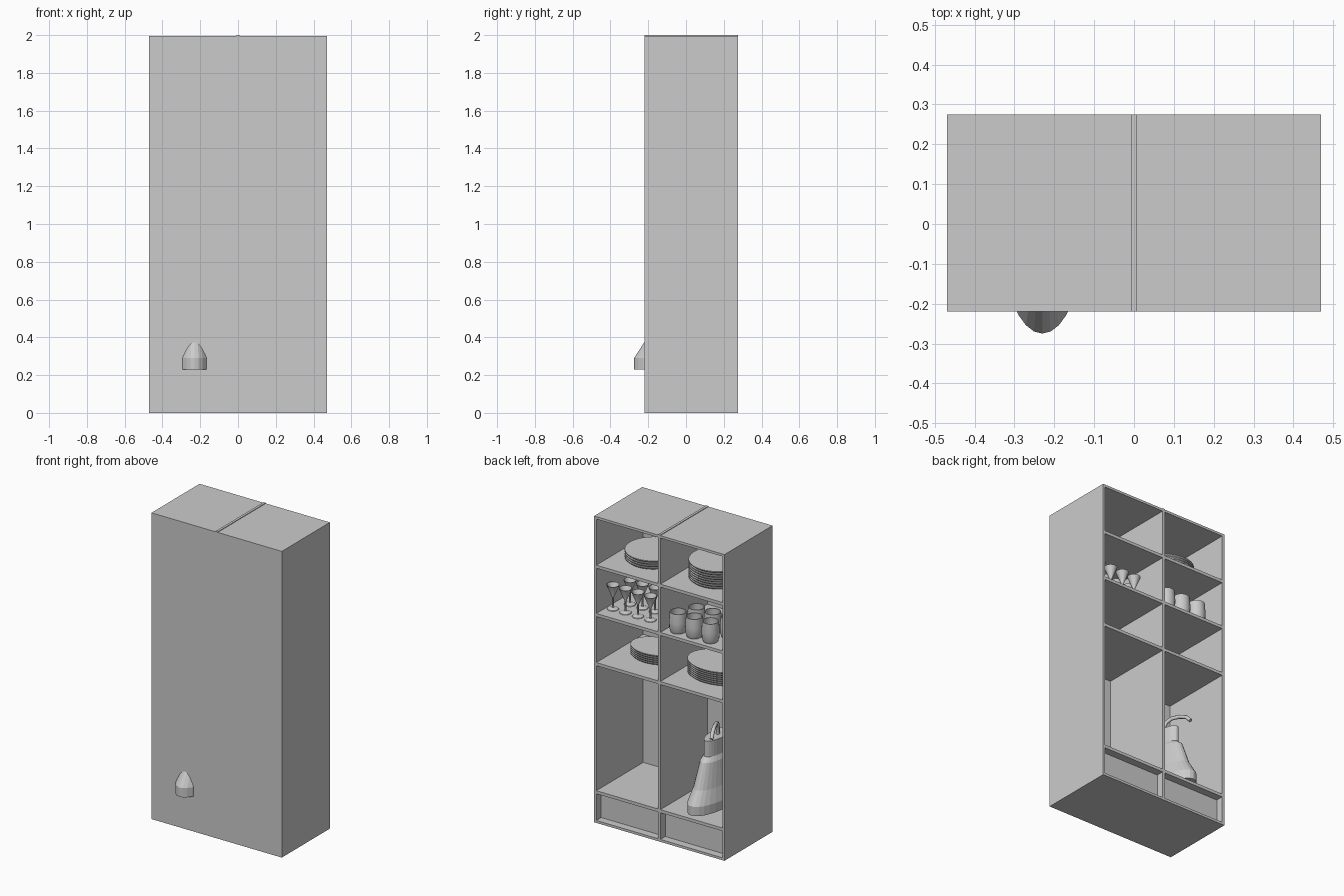
import bpy, math
from mathutils import Vector

if "Cube" in bpy.data.objects:
    bpy.data.objects.remove(bpy.data.objects["Cube"])

X, Y0, Y1, T = 0.47, -0.22, 0.275, 0.016


def mesh_object(name, verts, faces, smooth=False):
    me = bpy.data.meshes.new(name)
    me.from_pydata(verts, [], faces)
    ob = bpy.data.objects.new(name, me)
    bpy.context.collection.objects.link(ob)
    if smooth:
        bpy.ops.object.select_all(action='DESELECT')
        ob.select_set(True)
        bpy.context.view_layer.objects.active = ob
        bpy.ops.object.shade_smooth_by_angle(angle=math.radians(35))
    return ob


def box(name, x0, x1, y0, y1, z0, z1):
    v = [(x, y, z) for x in (x0, x1) for y in (y0, y1) for z in (z0, z1)]
    f = [(0, 1, 3, 2), (4, 6, 7, 5), (0, 4, 5, 1), (2, 3, 7, 6), (0, 2, 6, 4), (1, 5, 7, 3)]
    return mesh_object(name, v, f)


def lathe(name, profile, loc, sides=24, sx=1, sy=1, smooth=False):
    """Revolve (radius, z) points, capped at both ends; sx, sy make it oval."""
    v, f = [], []
    for r, z in profile:
        for i in range(sides):
            a = 2 * math.pi * i / sides
            v.append((loc[0] + sx * r * math.cos(a), loc[1] + sy * r * math.sin(a), loc[2] + z))
    for k in range(len(profile) - 1):
        for i in range(sides):
            j = (i + 1) % sides
            f.append((k * sides + i, k * sides + j, (k + 1) * sides + j, (k + 1) * sides + i))
    f.append(tuple(reversed(range(sides))))
    f.append(tuple(range(len(v) - sides, len(v))))
    return mesh_object(name, v, f, smooth)


def plate_stack(name, loc, count, step, rx, ry):
    prof = []
    for k in range(count):
        z = k * step
        prof += [(0.93, z), (1.0, z + step * 0.7), (1.0, z + step)]
    lathe(name, prof, loc, 32, rx, ry)


# Cabinet shell: closed front, open back
box("side_left", -X, -X + T, Y0, Y1, 0, 1.996)
box("side_right", X - T, X, Y0, Y1, 0, 1.996)
box("front_panel", -X + T, X - T, Y0, Y0 + 0.012, 0, 1.996)
box("top_panel", -X + T, X - T, Y0 + 0.012, Y1, 1.98, 1.996)
box("bottom_panel", -X + T, X - T, Y0 + 0.012, Y1, 0, T)
box("divider", -0.008, 0.008, Y0 + 0.012, Y1, T, 2.0)
box("divider_cap", -0.008, 0.008, Y0, Y0 + 0.012, 1.996, 2.0)

# Shelves and recessed kick panels in both columns
for side, a, b in (("left", -X + T, -0.008), ("right", 0.008, X - T)):
    for n, z in enumerate((0.21, 1.045, 1.365, 1.68)):
        box(f"shelf_{side}_{n}", a, b, Y0 + 0.012, Y1, z - 0.02, z)
    box(f"kick_panel_{side}", a, b, Y1 - 0.065, Y1 - 0.05, T, 0.19)

# Stacks of dishes
plate_stack("round_plates_tall", (-0.235, 0, 1.68), 8, 0.015, 0.178, 0.178)
plate_stack("round_plates_low", (0.235, 0, 1.68), 4, 0.015, 0.17, 0.17)
plate_stack("oval_plates_tall", (-0.235, 0, 1.045), 7, 0.013, 0.2, 0.15)
plate_stack("oval_plates_low", (0.22, 0, 1.045), 5, 0.013, 0.16, 0.12)

# Stemmed glasses, two staggered rows
glass = [(0.036, 0), (0.034, 0.004), (0.006, 0.012), (0.005, 0.075), (0.04, 0.16),
         (0.037, 0.16), (0.003, 0.082)]
for row, (x0, y) in enumerate(((0.41, 0.166), (0.365, 0.055))):
    for i in range(4):
        lathe(f"stem_glass_{row}_{i}", glass, (x0 - 0.09 * i, y, 1.365), 16, smooth=True)

# Tumblers, two staggered rows
cup = [(0.044, 0), (0.052, 0.02), (0.054, 0.07), (0.05, 0.13), (0.044, 0.13),
       (0.047, 0.07), (0.042, 0.012)]
for row, (x0, y) in enumerate(((-0.083, 0.2), (-0.135, 0.085))):
    for i in range(3):
        lathe(f"tumbler_{row}_{i}", cup, (x0 - 0.117 * i, y, 1.365), 20, smooth=True)

# Oval dispenser bottle, its base pokes through the front panel
body = [(1, 0.23), (1, 0.29), (0.8, 0.375), (0.58, 0.53), (0.45, 0.56)]
lathe("dispenser_body", body, (-0.23, 0, 0), 32, 0.108, 0.275)
lathe("dispenser_collar", [(0.46, 0.555), (0.46, 0.66)], (-0.23, 0, 0), 32, 0.108, 0.275)

# Curved spout
cu = bpy.data.curves.new("dispenser_spout", 'CURVE')
cu.dimensions = '3D'
cu.bevel_depth = 0.012
cu.bevel_resolution = 2
cu.use_fill_caps = True
sp = cu.splines.new('POLY')
pts = [(0, 0.65), (0, 0.70), (0.1, 0.735), (0.3, 0.752), (0.6, 0.75), (0.85, 0.735), (1, 0.705)]
sp.points.add(len(pts) - 1)
for p, (t, z) in zip(sp.points, pts):
    p.co = (-0.23 - 0.07 * t, 0.165 * t, z, 1)
bpy.context.collection.objects.link(bpy.data.objects.new("dispenser_spout", cu))
